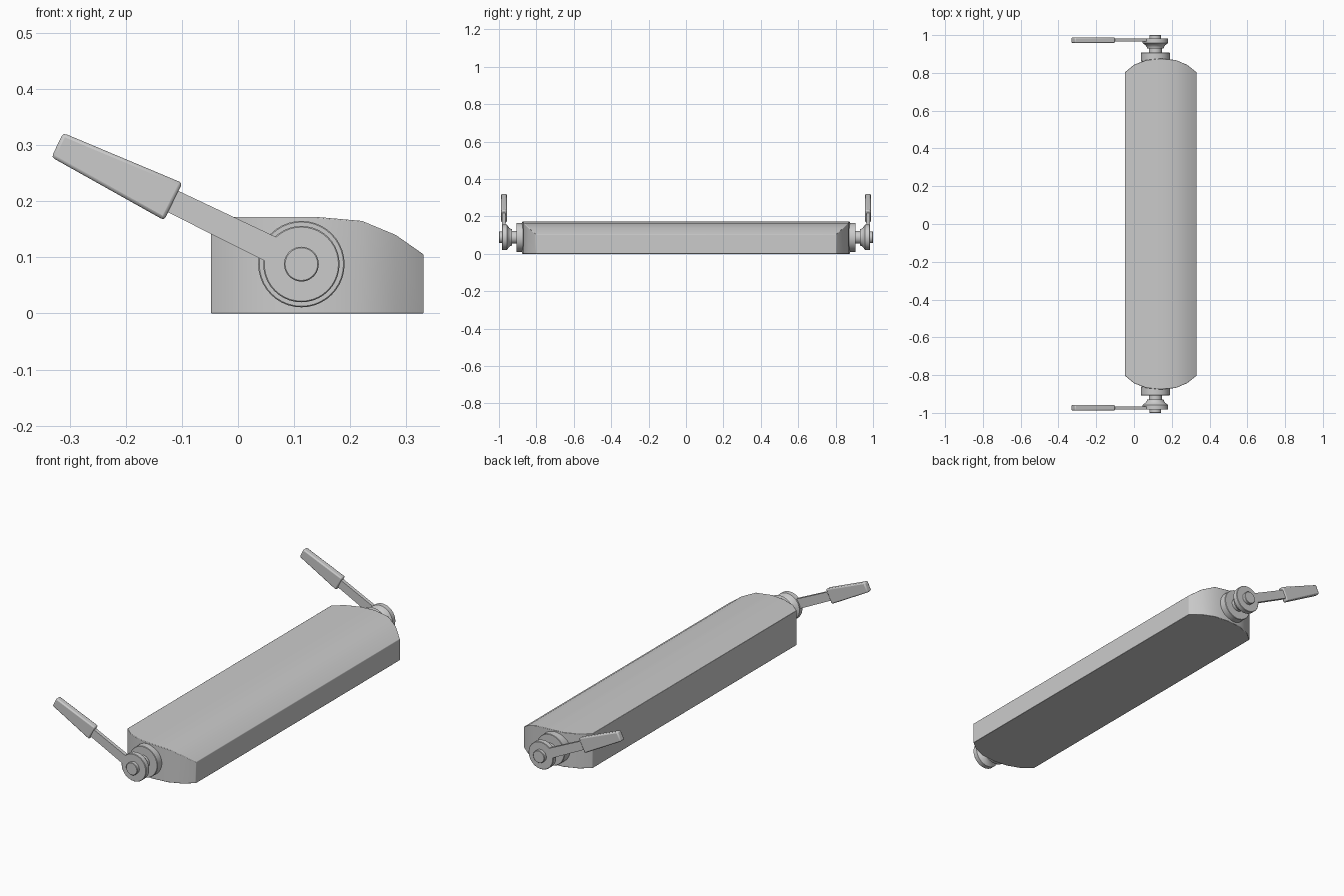
import bpy, bmesh, math
from mathutils import Vector

if "Cube" in bpy.data.objects:
    bpy.data.objects.remove(bpy.data.objects["Cube"])

PIVOT = Vector((0.113, 0, 0.088))
ANGLE = math.radians(154)


def finish(name, bm, bevel=0, angle=30):
    bmesh.ops.recalc_face_normals(bm, faces=bm.faces)
    me = bpy.data.meshes.new(name)
    bm.to_mesh(me)
    bm.free()
    ob = bpy.data.objects.new(name, me)
    bpy.context.collection.objects.link(ob)
    bpy.ops.object.select_all(action='DESELECT')
    ob.select_set(True)
    bpy.context.view_layer.objects.active = ob
    if bevel:
        mod = ob.modifiers.new("bevel", 'BEVEL')
        mod.width, mod.segments = bevel, 2
        mod.limit_method, mod.angle_limit = 'ANGLE', math.radians(40)
    bpy.ops.object.shade_smooth_by_angle(angle=math.radians(angle))
    return ob


def loft(bm, rings):
    rings = [[bm.verts.new(p) for p in r] for r in rings]
    n = len(rings[0])
    for a, b in zip(rings, rings[1:]):
        for i in range(n):
            j = (i + 1) % n
            bm.faces.new((a[i], a[j], b[j], b[i]))
    bm.faces.new(rings[0])
    bm.faces.new(rings[-1])


# Body: one section per x, giving half length and top height
bm = bmesh.new()
sections = [(-0.048, 0.803, 0.172), (0.0, 0.843, 0.172), (0.065, 0.868, 0.172),
            (0.141, 0.876, 0.172), (0.221, 0.868, 0.165), (0.281, 0.843, 0.140),
            (0.331, 0.803, 0.105)]
loft(bm, [[(x, -y, 0), (x, y, 0), (x, y, z), (x, -y, z)] for x, y, z in sections])
finish("body", bm, 0.002)


def lathe(name, profile, side, seg=40):
    bm = bmesh.new()
    loft(bm, [[(PIVOT.x + r * math.cos(2 * math.pi * i / seg), side * y,
                PIVOT.z + r * math.sin(2 * math.pi * i / seg)) for i in range(seg)]
              for r, y in profile])
    return finish(name, bm)


def bar(name, stations, y0, y1, side, bevel):
    # stations: distance from the pivot and half width, along the lever direction
    d = Vector((math.cos(ANGLE), 0, math.sin(ANGLE)))
    n = Vector((-d.z, 0, d.x))
    bm = bmesh.new()
    loft(bm, [[PIVOT + d * t + n * w * s + Vector((0, side * y, 0))
               for s, y in ((-1, y0), (1, y0), (1, y1), (-1, y1))] for t, w in stations])
    return finish(name, bm, bevel)


for side, tag in ((-1, "front"), (1, "back")):
    # Flange against the body end
    lathe(tag + "_flange", [(0.075, 0.86), (0.077, 0.862), (0.077, 0.905), (0.075, 0.907)], side)
    # Axle through to the end cap
    lathe(tag + "_axle", [(0.034, 0.90), (0.034, 0.94)], side)
    lathe(tag + "_axle_cap", [(0.031, 0.975), (0.031, 0.998), (0.029, 1.0)], side)
    # Flared lever hub
    lathe(tag + "_hub", [(0.044, 0.930), (0.046, 0.938), (0.052, 0.946), (0.060, 0.952),
                         (0.068, 0.958), (0.068, 0.981), (0.066, 0.983)], side)
    # Lever arm and grip
    bar(tag + "_lever_arm", [(0.03, 0.024), (0.27, 0.021)], 0.965, 0.983, side, 0)
    bar(tag + "_lever_grip", [(0.254, 0.037), (0.484, 0.024)], 0.958, 0.988, side, 0.006)
